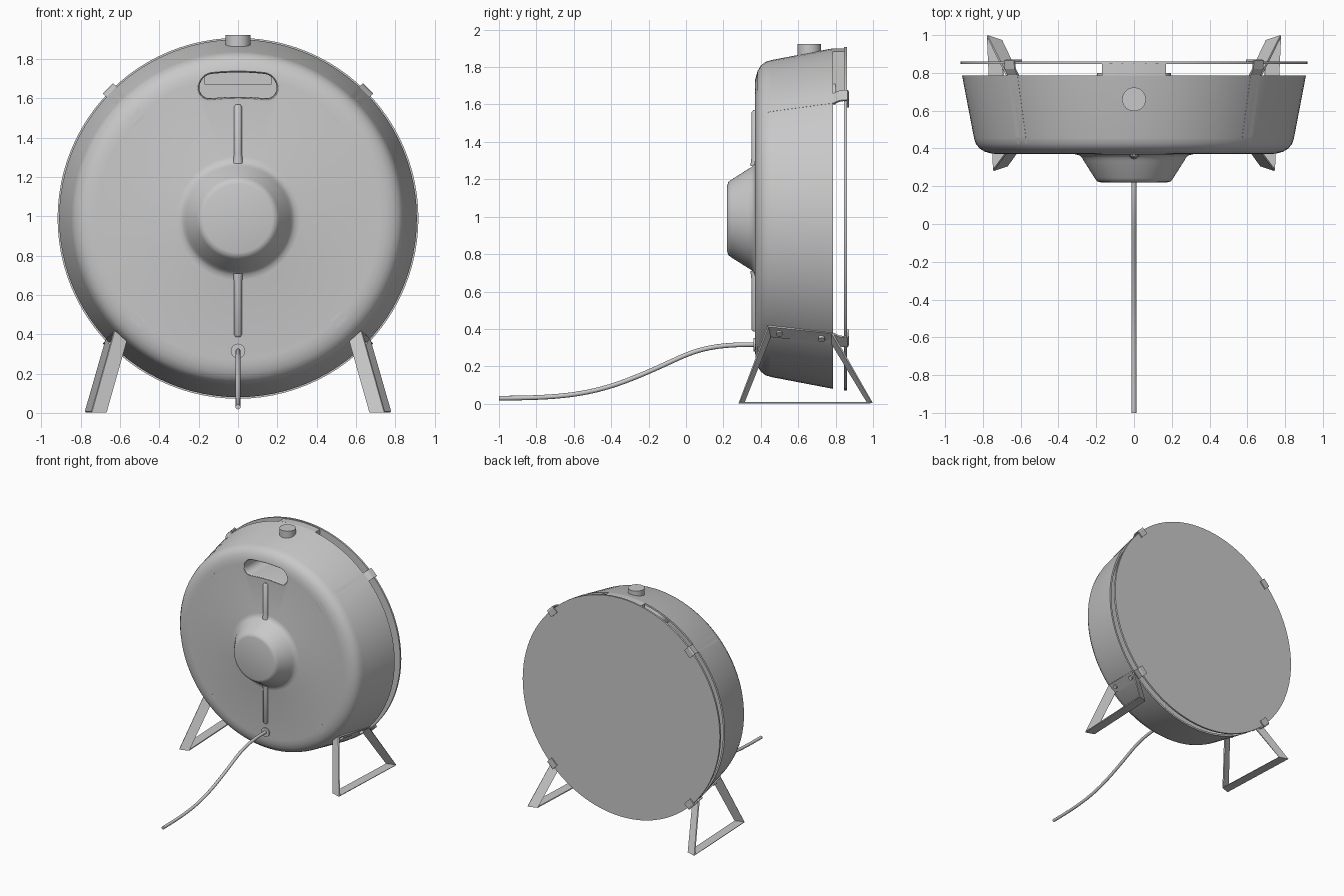
import bpy, bmesh
from math import sin, cos, pi, sqrt, radians

cube = bpy.data.objects.get("Cube")
if cube:
    bpy.data.objects.remove(cube, do_unlink=True)

CZ = 0.99  # height of the drum axis

grey = bpy.data.materials.new("painted grey")
grey.use_nodes = True
colour = (0.58, 0.58, 0.58, 1)
grey.diffuse_color = colour
grey.node_tree.nodes["Principled BSDF"].inputs["Base Color"].default_value = colour


def activate(ob):
    bpy.ops.object.select_all(action='DESELECT')
    ob.select_set(True)
    bpy.context.view_layer.objects.active = ob


def add_object(name, data, smooth=None):
    ob = bpy.data.objects.new(name, data)
    bpy.context.collection.objects.link(ob)
    data.materials.append(grey)
    if smooth:
        activate(ob)
        bpy.ops.object.shade_smooth_by_angle(angle=radians(smooth))
    return ob


def loft(name, rings, cap_start=False, cap_end=False, closed=True, smooth=None):
    """Skin a list of equally long point rings."""
    bm = bmesh.new()
    rows = [[bm.verts.new(p) for p in ring] for ring in rings]
    n = len(rows[0])
    for a, b in zip(rows, rows[1:]):
        for i in range(n if closed else n - 1):
            j = (i + 1) % n
            bm.faces.new((a[i], a[j], b[j], b[i]))
    if cap_start:
        bm.faces.new(rows[0])
    if cap_end:
        bm.faces.new(rows[-1])
    bmesh.ops.remove_doubles(bm, verts=bm.verts, dist=1e-6)
    bmesh.ops.recalc_face_normals(bm, faces=bm.faces)
    me = bpy.data.meshes.new(name)
    bm.to_mesh(me)
    bm.free()
    return add_object(name, me, smooth)


def circle(r, y, n=96):
    return [(r * cos(2 * pi * i / n), y, CZ + r * sin(2 * pi * i / n)) for i in range(n)]


def solidify(ob, thickness):
    mod = ob.modifiers.new("thickness", 'SOLIDIFY')
    mod.thickness, mod.offset = thickness, 0


def tube(name, points, radius, spline='NURBS'):
    cu = bpy.data.curves.new(name, 'CURVE')
    cu.dimensions = '3D'
    cu.bevel_depth, cu.bevel_resolution, cu.use_fill_caps = radius, 4, True
    sp = cu.splines.new(spline)
    sp.points.add(len(points) - 1)
    for p, (y, z, scale) in zip(sp.points, points):
        p.co, p.radius = (0, y, z, 1), scale
    if spline == 'NURBS':
        sp.use_endpoint_u, sp.order_u = True, 4
    return add_object(name, cu)


def cylinder(name, r, depth, location, rotation):
    bpy.ops.mesh.primitive_cylinder_add(vertices=32, radius=r, depth=depth,
                                        location=location, rotation=rotation)
    ob = bpy.context.object
    ob.name = name
    ob.data.materials.append(grey)
    bpy.ops.object.shade_smooth_by_angle(angle=radians(40))
    return ob


# Drum housing: turned shell with raised hub, open at the back
hub = [(0.175, 0.22), (0.195, 0.226), (0.208, 0.243), (0.265, 0.333),
       (0.275, 0.350), (0.29, 0.364), (0.315, 0.37)]
rim = [(0.72, 0.37), (0.755, 0.373), (0.79, 0.383), (0.818, 0.40),
       (0.837, 0.424), (0.847, 0.455), (0.91, 0.785)]
inside = [(0.895, 0.785), (0.83, 0.455), (0.78, 0.40), (0.72, 0.388), (0.3, 0.388)]
housing = loft("drum_housing", [circle(r, y) for r, y in hub + rim + inside],
               cap_start=True, cap_end=True, smooth=40)


# Handle recess: gently arched slot with a soft lip
def slot(grow, y, half=0.135, r=0.062, n=12, steps=8):
    r += grow
    pts = []
    for side in (1, -1):
        for i in range(n + 1):
            a = side * pi / 2 - pi * i / n
            pts.append((side * half + r * cos(a), r * sin(a)))
        for i in range(1, steps):
            pts.append((side * half * (1 - 2 * i / steps), -side * r))
    return [(x, y, 1.67 - 0.4 * x * x + z) for x, z in pts]


cutter = loft("handle_cutter", [slot(0.004, 0.33), slot(0.004, 0.45)], True, True)
cut = housing.modifiers.new("handle slot", 'BOOLEAN')
cut.operation, cut.object, cut.solver = 'DIFFERENCE', cutter, 'EXACT'
activate(housing)
bpy.ops.object.modifier_apply(modifier=cut.name)
bpy.data.objects.remove(cutter, do_unlink=True)
loft("handle_recess", [slot(0.013, 0.3695), slot(0.007, 0.3685), slot(0.002, 0.374),
                       slot(0, 0.385), slot(0, 0.80)], cap_end=True, smooth=50)

# Back plate and the block that joins it to the housing at the top
loft("back_plate", [circle(0.918, 0.846), circle(0.918, 0.861)], True, True, smooth=40)
arc = [(0.17 - 0.34 * i / 12, CZ + sqrt(0.91 ** 2 - (0.17 - 0.34 * i / 12) ** 2))
       for i in range(13)]
outline = [(-0.17, 1.67), (0.17, 1.67)] + arc
loft("top_block", [[(x, y, z) for x, z in outline] for y in (0.785, 0.847)],
     True, True, smooth=30)

# Ribs above and below the hub
for name, z0, z1 in (("upper_rib", 1.27, 1.57), ("lower_rib", 0.71, 0.385)):
    d = 0.012 if z1 > z0 else -0.012
    tube(name, [(0.37, z0, 1.3), (0.37, z0 + 4 * d, 1), (0.37, z1 - d, 1),
                (0.37, z1, 0.5)], 0.02, 'POLY')

# Power cable and its grommet
tube("power_cable", [(0.39, 0.316, 1), (0.25, 0.318, 1), (0.08, 0.30, 1), (-0.08, 0.225, 1),
                     (-0.3, 0.125, 1), (-0.55, 0.045, 1), (-0.8, 0.03, 1), (-1, 0.03, 1)],
     0.0125)
cylinder("cable_grommet", 0.037, 0.012, (0, 0.367, 0.315), (pi / 2, 0, 0))

# Control knob on top
cylinder("control_knob", 0.063, 0.07, (0, 0.66, 1.888), (0, 0, 0))

# Straps hugging the housing, each ending in a hook over the back plate
hook = [(0.913, 0.80), (0.926, 0.822), (0.932, 0.862), (0.922, 0.866), (0.875, 0.866)]
flush = [(0.70, 0.3745)] + [(r - 0.0045, y + 0.0045) for r, y in rim]
for sx, side in ((1, "left"), (-1, "right")):
    for sz, level in ((1, "upper"), (-1, "lower")):
        rows = [[((r + t) * sx / sqrt(2), y, CZ + (r - t) * sz / sqrt(2))
                 for t in (-0.037, 0.037)] for r, y in flush + hook]
        strap = loft(f"{level}_{side}_strap", rows, closed=False)
        solidify(strap, 0.01)

    # Leg: one flat strip bent into a four-sided loop
    inner = [(0.57, 0.45, 0.36), (0.67, 0.31, 0.006), (0.70, 0.97, 0.006), (0.61, 0.78, 0.325)]
    outer = [(0.63, 0.44, 0.415), (0.745, 0.285, 0.006), (0.777, 0.995, 0.006),
             (0.67, 0.78, 0.38)]
    rows = [[(sx * a[0], a[1], a[2]), (sx * b[0], b[1], b[2])] for a, b in zip(inner, outer)]
    leg = loft(f"{side}_leg", rows + rows[:1], closed=False)
    solidify(leg, 0.012)

    # Bolts holding the leg to the housing
    for i, (y, r) in enumerate(((0.50, 0.867), (0.725, 0.908))):
        cylinder(f"{side}_leg_bolt_{i + 1}", 0.017, 0.02,
                 (sx * r / sqrt(2), y, CZ - r / sqrt(2)), (0, sx * 3 * pi / 4, 0))
